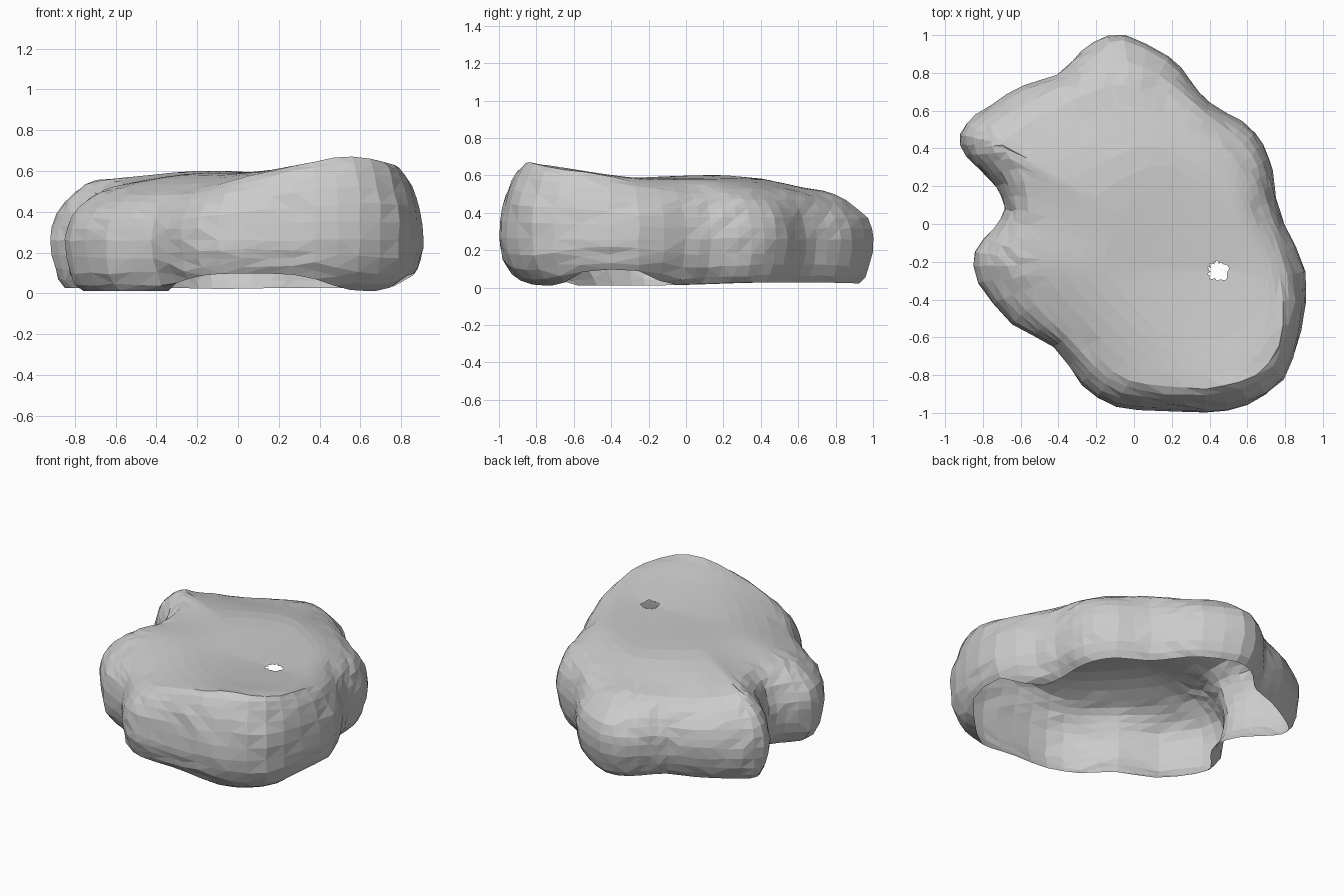
import bpy, bmesh, math, random
from mathutils import Vector

if "Cube" in bpy.data.objects:
    bpy.data.objects.remove(bpy.data.objects["Cube"])

random.seed(4)
HOLE = Vector((0.445, -0.25))

# Rock outline seen from above: x, y, shoulder width, shoulder height
OUTLINE = [
    (.91, -.25, .15, .56), (.80, 0, .14, .53), (.75, .13, .15, .53), (.73, .28, .17, .53),
    (.68, .42, .19, .52), (.58, .54, .20, .52), (.40, .64, .17, .53), (.30, .76, .22, .51),
    (.18, .89, .29, .51), (-.05, 1.0, .32, .52), (-.22, .96, .30, .51), (-.33, .86, .24, .51),
    (-.41, .79, .20, .50), (-.58, .73, .22, .51), (-.76, .63, .24, .53), (-.89, .53, .26, .55),
    (-.915, .42, .28, .56), (-.84, .31, .23, .56), (-.73, .2, .20, .54), (-.685, .08, .19, .53),
    (-.74, -.02, .22, .53), (-.845, -.15, .27, .52), (-.82, -.31, .28, .51), (-.65, -.53, .25, .50),
    (-.42, -.65, .18, .50), (-.28, -.85, .18, .51), (-.10, -.965, .17, .55), (.15, -.985, .15, .61),
    (.38, -.995, .15, .65), (.60, -.955, .13, .68), (.79, -.82, .10, .65), (.88, -.57, .08, .62),
]
SUB = 2


def resample(pts, sub):
    """Closed Catmull-Rom resampling of 4-component points."""
    out, n = [], len(pts)
    for i in range(n):
        a, b, c, d = (Vector(pts[(i + k) % n]) for k in (-1, 0, 1, 2))
        for s in range(sub):
            t = s / sub
            out.append(.5 * (2 * b + (c - a) * t + (2 * a - 5 * b + 4 * c - d) * t * t
                             + (3 * b - a - 3 * c + d) * t ** 3))
    return out


def bump(v, c, w):
    return math.exp(-((v - c) / w) ** 4)


def clamp(v):
    return max(0, min(1, v))


def top_height(x, y):
    """Gently dished top, rising towards the front right."""
    z = .582 + .02 * math.exp(-((x + .15) / .3) ** 2 - ((y - .15) / .4) ** 2)
    z += .08 * clamp((-y - .25) / .6) * clamp((x + .2) / .7)
    return z - .08 * max(0, y - .4)


def smooth_row(row):
    n = len(row)
    return [(row[i - 1] + row[i] * 2 + row[(i + 1) % n]) / 4 for i in range(n)]


ring = resample(OUTLINE, SUB)
N = len(ring)
pos = [Vector((p[0], p[1])) for p in ring]

# Inward directions: smoothed outline normals mixed with the direction to the hole
inward = []
for i in range(N):
    t = pos[(i + 1) % N] - pos[i - 1]
    inward.append((Vector((-t.y, t.x)).normalized() + .5 * (HOLE - pos[i]).normalized()).normalized())
for _ in range(4):
    inward = [v.normalized() for v in smooth_row(inward)]

rings = []
WAIST = .26

# Undercut lower wall, cut off along an uneven bottom rim
for k in range(4):
    row = []
    for i in range(N):
        x, y = pos[i]
        low = .012 + .015 * bump(y, .6, .5)
        low += .085 * (bump(x, .05, .42) if y < -.7 else 0)
        low += .085 * (bump(y, -.4, .27) if x > .6 else 0)
        a = math.asin((WAIST - low) / (WAIST - .008)) * (1 - k / 4)
        depth = .11 + .08 * clamp((x - y) / 1.2)
        p = pos[i] + inward[i] * depth * (1 - math.cos(a))
        row.append(Vector((p.x, p.y, WAIST - (WAIST - .008) * math.sin(a))))
    rings.append(row)

# Rounded upper wall up to the shoulder
for k in range(7):
    a = math.radians(74 * k / 6)
    row = []
    for i in range(N):
        p = pos[i] + inward[i] * ring[i][2] * 1.1 * (1 - math.cos(a))
        row.append(Vector((p.x, p.y, WAIST + (ring[i][3] - WAIST) * math.sin(a) / .961)))
    for _ in range(max(0, k - 2)):
        row = smooth_row(row)
    rings.append(row)

# Top surface closing in on the small ragged hole
shoulder = rings[-1]
dirs = [(s.xy - HOLE).normalized() for s in shoulder]
for _ in range(12):
    dirs = [d.normalized() for d in smooth_row(dirs)]
ragged = [.05 + .012 * math.sin(i * .9) * math.sin(i * .37 + 1) for i in range(N)]
for k in range(1, 10):
    t = k / 9
    row = []
    for i in range(N):
        s = shoulder[i]
        p = s.xy.lerp(HOLE + dirs[i] * ragged[i], t)
        f = 1 - (1 - clamp(t * 2)) ** 2
        row.append(Vector((p.x, p.y, s.z + (top_height(p.x, p.y) - s.z) * f)))
    for _ in range(2 if k < 9 else 0):
        row = smooth_row(row)
    rings.append(row)

# Slightly uneven skin on the walls
bm = bmesh.new()
grid = []
for j, row in enumerate(rings):
    r = .006 if 0 < j < 11 else 0
    grid.append([bm.verts.new(v + Vector([random.uniform(-r, r) for _ in range(3)])) for v in row])
for a, b in zip(grid, grid[1:]):
    for i in range(N):
        k = (i + 1) % N
        bm.faces.new((a[i], a[k], b[k], b[i]))
bmesh.ops.triangulate(bm, faces=bm.faces[:])

mesh = bpy.data.meshes.new("rock_shell")
bm.to_mesh(mesh)
bm.free()
rock = bpy.data.objects.new("rock_shell", mesh)
bpy.context.collection.objects.link(rock)
